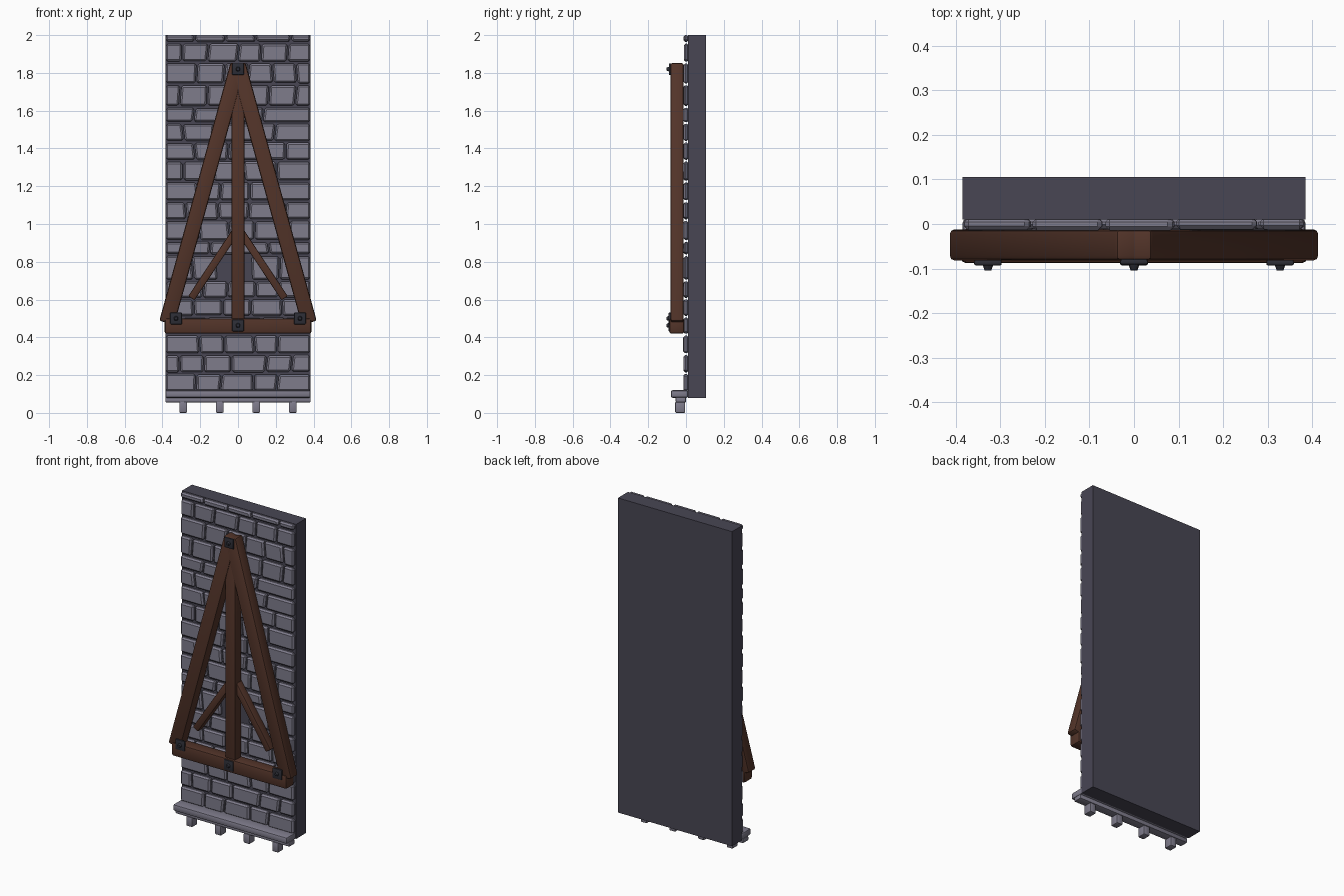
import bpy, bmesh, math, random
from mathutils import Matrix, Vector

random.seed(7)
cube = bpy.data.objects.get("Cube")
if cube:
    bpy.data.objects.remove(cube, do_unlink=True)


def material(name, rgb):
    m = bpy.data.materials.new(name)
    m.use_nodes = True
    m.diffuse_color = (*rgb, 1)
    m.node_tree.nodes["Principled BSDF"].inputs["Base Color"].default_value = (*rgb, 1)
    return m


STONE = material("grey_stone", (0.21, 0.2, 0.26))
MORTAR = material("dark_mortar", (0.065, 0.061, 0.088))
WOOD = material("brown_wood", (0.085, 0.034, 0.022))
IRON = material("dark_iron", (0.026, 0.027, 0.037))


def finish(name, bm, mat, bevel=0, segments=2):
    if bevel:
        bmesh.ops.bevel(bm, geom=bm.edges[:], offset=bevel, segments=segments,
                        profile=0.5, affect='EDGES', clamp_overlap=True)
    bmesh.ops.recalc_face_normals(bm, faces=bm.faces[:])
    me = bpy.data.meshes.new(name)
    bm.to_mesh(me)
    bm.free()
    me.materials.append(mat)
    ob = bpy.data.objects.new(name, me)
    bpy.context.collection.objects.link(ob)
    bpy.ops.object.select_all(action='DESELECT')
    ob.select_set(True)
    bpy.context.view_layer.objects.active = ob
    bpy.ops.object.shade_smooth_by_angle(angle=math.radians(30))
    return ob


def prism(bm, outline, y0, y1):
    """Extrude an x-z outline between two depths."""
    front = [bm.verts.new((x, y0, z)) for x, z in outline]
    back = [bm.verts.new((x, y1, z)) for x, z in outline]
    bm.faces.new(front)
    bm.faces.new(back[::-1])
    n = len(outline)
    for i in range(n):
        j = (i + 1) % n
        bm.faces.new((front[i], back[i], back[j], front[j]))


def box(name, x, y, z, mat, bevel=0):
    bm = bmesh.new()
    prism(bm, [(x[0], z[0]), (x[1], z[0]), (x[1], z[1]), (x[0], z[1])], *y)
    return finish(name, bm, mat, bevel)


def beam(name, a, b, half, y, bevel):
    """Square-cut timber along a line in the x-z plane."""
    a, b = Vector(a), Vector(b)
    d = (b - a).normalized()
    n = Vector((-d.y, d.x)) * half
    bm = bmesh.new()
    prism(bm, [a - n, b - n, b + n, a + n], *y)
    return finish(name, bm, WOOD, bevel)


# Backing slab
W = 0.385
box("wall_backing", (-W, W), (0.01, 0.106), (0.08, 2.0), MORTAR)

# Brick courses with irregular, slightly slanted joints and one missing brick
courses = [0.11, 0.21, 0.31, 0.415, 0.51, 0.605, 0.7, 0.835, 0.91, 1.02, 1.12,
           1.225, 1.335, 1.435, 1.535, 1.62, 1.74, 1.855, 1.96, 2.0]
bm = bmesh.new()
for row, (z0, z1) in enumerate(zip(courses, courses[1:])):
    gap = z0 < 0.75 < z1
    joints = [-W, -0.11, 0.07, W] if gap else [-W]
    if gap:
        joints[1:1] = [-0.24]
        joints[-1:-1] = [0.22]
    else:
        x = -W + (0.09 if row % 2 else 0.17) + random.uniform(-0.02, 0.02)
        while x < W - 0.07:
            joints.append(x)
            x += random.uniform(0.12, 0.2)
        joints.append(W)
    slants = [0] + [random.uniform(-0.006, 0.006) for _ in joints[2:]] + [0]
    for i in range(len(joints) - 1):
        a, b, s, t = joints[i], joints[i + 1], slants[i], slants[i + 1]
        if gap and abs(a + 0.11) < 0.001:
            continue
        g = 0.004
        lo = z0 + g + random.uniform(0, 0.004)
        hi = z1 - (0 if z1 == 2.0 else g + random.uniform(0, 0.004))
        depth = -0.013 + random.uniform(-0.002, 0.003)
        prism(bm, [(a + g + s, lo), (b - g + t, lo), (b - g - t, hi), (a + g - s, hi)],
              depth, 0.014)
finish("bricks", bm, STONE, 0.009, 1)

# Stone ledge, moulding and corbels
box("ledge", (-W, W), (-0.08, 0.012), (0.08, 0.12), STONE, 0.01)
box("ledge_moulding", (-W, W), (-0.055, 0.0), (0.055, 0.082), STONE, 0.006)
for i in range(4):
    x = -0.29 + i * 0.58 / 3
    box(f"corbel_{i + 1}", (x - 0.021, x + 0.021), (-0.058, -0.004), (0, 0.06), STONE, 0.007)

# Timber truss
for side, s in (("left", 1), ("right", -1)):
    beam(f"rafter_{side}", (0, 1.844), (s * 0.377, 0.477), 0.041, (-0.082, -0.012), 0.011)
    beam(f"brace_{side}", (0, 0.98), (s * 0.247, 0.607), 0.02, (-0.062, -0.012), 0.006)
beam("king_post", (0, 0.45), (0, 1.78), 0.035, (-0.077, -0.014), 0.009)
beam("tie_beam", (-0.388, 0.46), (0.388, 0.46), 0.041, (-0.088, -0.011), 0.011)


# Iron plates with a bolt in the middle
def plate(name, x, z, y):
    box(name, (x - 0.031, x + 0.031), (y, y + 0.012), (z - 0.031, z + 0.031), IRON, 0.004)
    bm = bmesh.new()
    place = Matrix.Translation((x, y - 0.003, z)) @ Matrix.Rotation(math.pi / 2, 4, 'X')
    bmesh.ops.create_cone(bm, cap_ends=True, segments=10, radius1=0.014, radius2=0.008,
                          depth=0.016, matrix=place)
    finish(name + "_bolt", bm, IRON)


plate("plate_top", 0, 1.82, -0.091)
plate("plate_middle", 0, 0.463, -0.093)
plate("plate_left", 0.328, 0.5, -0.093)
plate("plate_right", -0.328, 0.5, -0.093)
